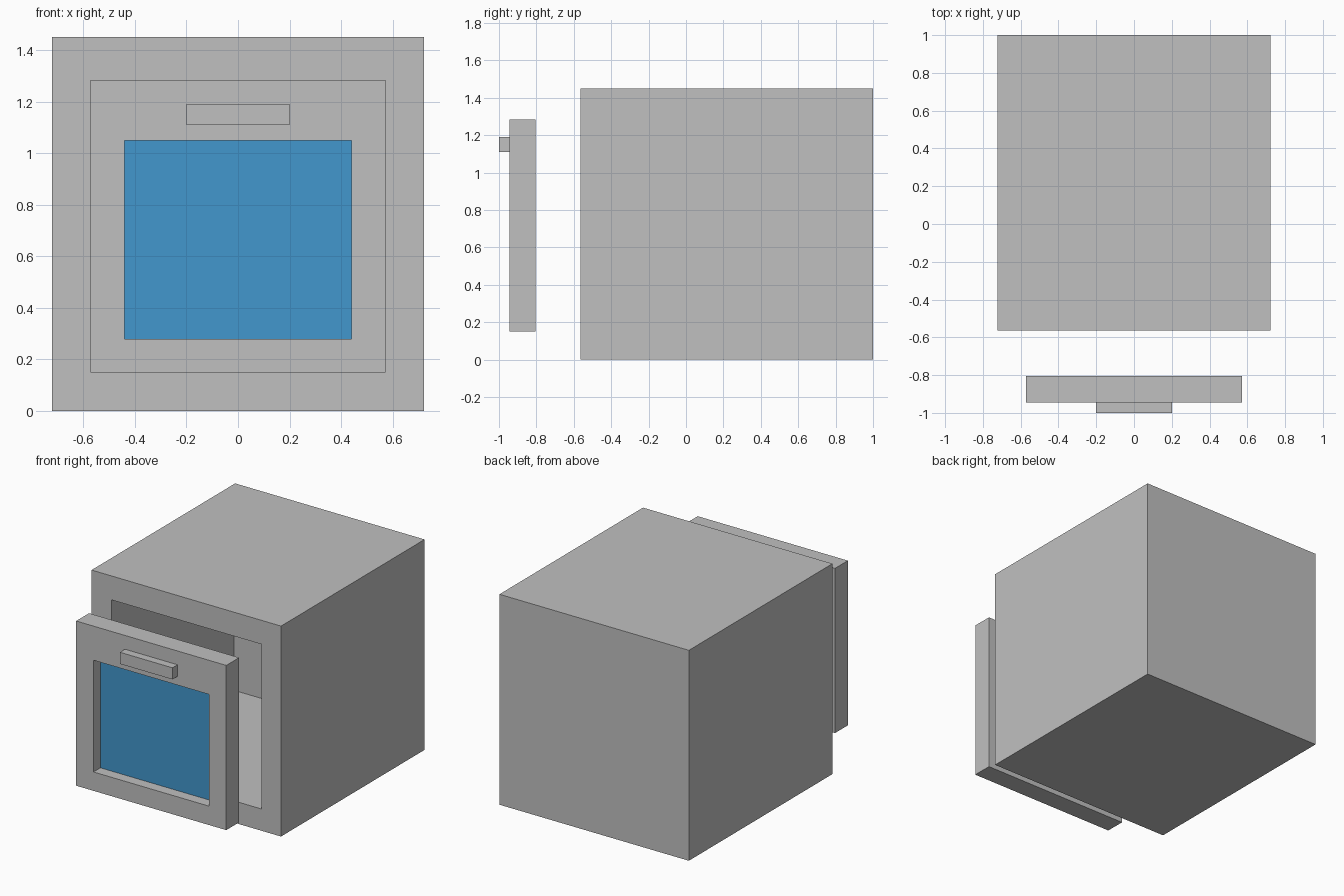
import bpy
import bmesh
from mathutils import Vector

cube = bpy.data.objects.get("Cube")
if cube:
    bpy.data.objects.remove(cube, do_unlink=True)


def make_material(name, rgb):
    mat = bpy.data.materials.new(name)
    mat.use_nodes = True
    mat.diffuse_color = (*rgb, 1)
    mat.node_tree.nodes["Principled BSDF"].inputs["Base Color"].default_value = (*rgb, 1)
    return mat


grey = make_material("light grey metal", (0.527, 0.527, 0.527))
blue = make_material("blue glass", (0.054, 0.309, 0.61))


def make_box(name, low, high, recess=None, floor_material=0):
    """Box between two corners; recess = (x0, x1, z0, z1, floor y) sunk into the front."""
    bm = bmesh.new()
    bmesh.ops.create_cube(bm, size=1)
    low, high = Vector(low), Vector(high)
    for v in bm.verts:
        v.co = [l + (c + 0.5) * (h - l) for c, l, h in zip(v.co, low, high)]
    if recess:
        x0, x1, z0, z1, floor_y = recess
        front = min(bm.faces, key=lambda f: f.calc_center_median().y)
        mid = front.calc_center_median()
        # Inset the front face to the opening, then push it inwards
        bmesh.ops.inset_individual(bm, faces=[front], thickness=0.05)
        for v in front.verts:
            v.co.x = x0 if v.co.x < mid.x else x1
            v.co.z = z0 if v.co.z < mid.z else z1
        floor = bmesh.ops.extrude_discrete_faces(bm, faces=[front])["faces"][0]
        for v in floor.verts:
            v.co.y = floor_y
        floor.material_index = floor_material
    bmesh.ops.recalc_face_normals(bm, faces=bm.faces)
    mesh = bpy.data.meshes.new(name)
    bm.to_mesh(mesh)
    bm.free()
    mesh.materials.append(grey)
    if floor_material:
        mesh.materials.append(blue)
    obj = bpy.data.objects.new(name, mesh)
    bpy.context.collection.objects.link(obj)
    return obj


# Hollow oven body, open at the front
make_box("oven_body", (-0.722, -0.563, 0), (0.722, 1, 1.45),
         recess=(-0.572, 0.572, 0.15, 1.285, 0.775))

# Detached door with a sunken glass window
make_box("oven_door", (-0.572, -0.945, 0.15), (0.572, -0.805, 1.285),
         recess=(-0.44, 0.44, 0.28, 1.05, -0.87), floor_material=1)

# Door handle bar
make_box("door_handle", (-0.2, -1, 1.11), (0.2, -0.945, 1.19))
